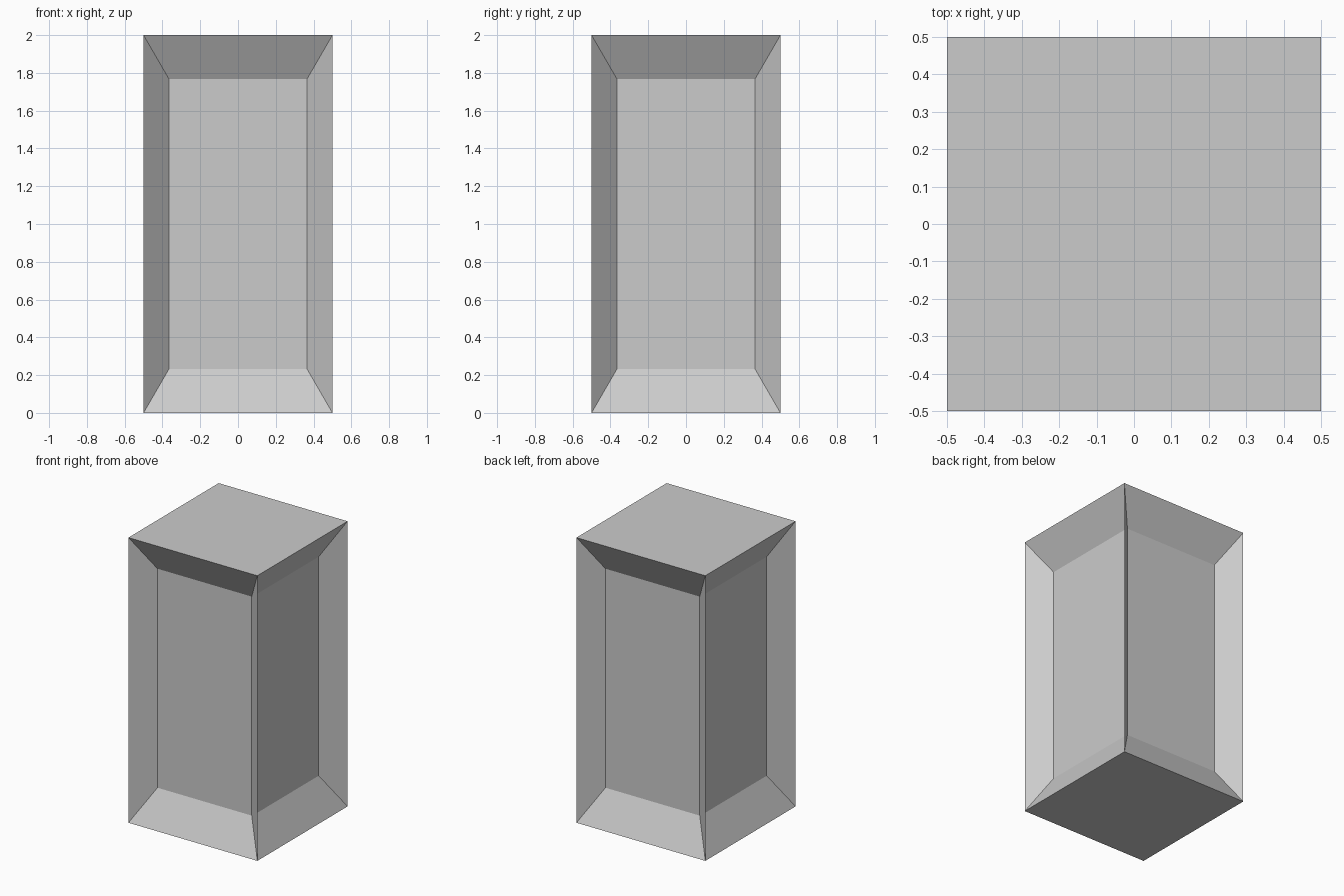
import bpy, bmesh

if "Cube" in bpy.data.objects:
    bpy.data.objects.remove(bpy.data.objects["Cube"])

INSET_X, INSET_Z, DEPTH = 0.19, 0.232, 0.13

# Square block, 1 x 1 x 2, standing on the ground
bm = bmesh.new()
bmesh.ops.create_cube(bm, size=1.0)
for v in bm.verts:
    v.co.z = (v.co.z + 0.5) * 2

# Recessed panel with sloping borders on each of the four sides
bm.normal_update()
sides = [(f, f.normal.copy()) for f in bm.faces if abs(f.normal.z) < 0.5]
bmesh.ops.inset_individual(bm, faces=[f for f, n in sides], thickness=INSET_X)
for face, normal in sides:
    for v in face.verts:
        v.co.z = INSET_Z if v.co.z < 1 else 2 - INSET_Z
        v.co -= normal * DEPTH
bm.normal_update()

mesh = bpy.data.meshes.new("panelled_block")
bm.to_mesh(mesh)
bm.free()
block = bpy.data.objects.new("panelled_block", mesh)
bpy.context.collection.objects.link(block)
